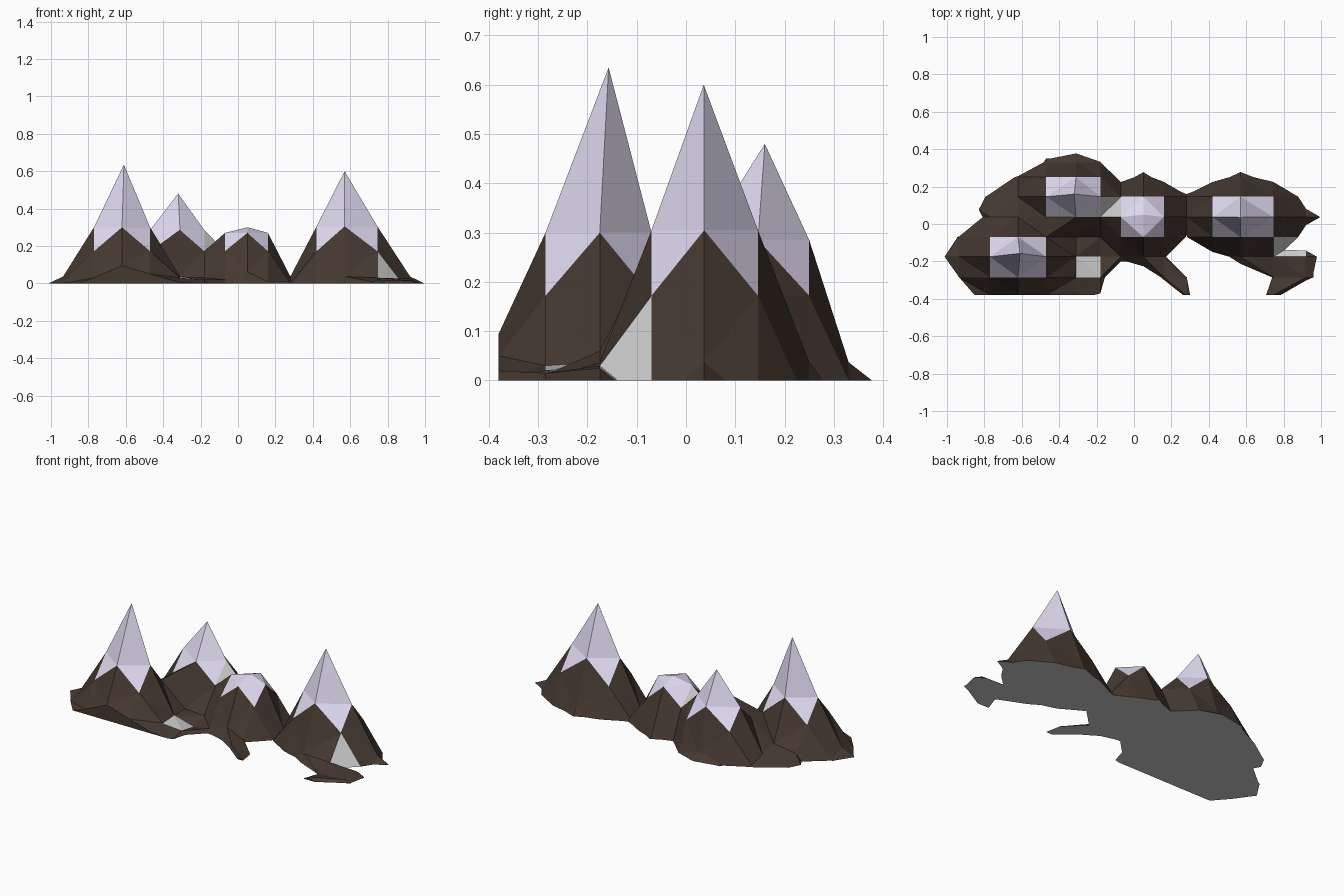
import bpy, bmesh

if "Cube" in bpy.data.objects:
    bpy.data.objects.remove(bpy.data.objects["Cube"])

# Grid lines of the low-poly terrain
X = [-1.16, -0.935, -0.77, -0.62, -0.47, -0.31, -0.18, -0.07, 0.05,
     0.16, 0.28, 0.42, 0.57, 0.745, 0.92, 1.14]
Y = [-0.38, -0.285, -0.175, -0.07, 0.037, 0.146, 0.25, 0.33, 0.467]
BASE = -0.07

# Peaks: column, row, tip height, shoulder height, tip x, tip y
PEAKS = [(3, 2, 0.635, 0.30, -0.61, -0.157), (5, 5, 0.48, 0.285, -0.32, 0.16),
         (8, 4, 0.30, 0.27, 0.05, 0.05), (12, 4, 0.60, 0.305, 0.57, 0.036)]
# Falloff by squared grid distance from a tip
FALL = {2: 0.172, 4: 0.037, 5: -0.055, 8: -0.13}
# Small rises in the foothills
BUMPS = {(1, 0): -0.03, (2, 0): 0.03, (3, 0): 0.095, (4, 0): 0.05, (5, 0): 0.005,
         (1, 1): 0.0, (5, 1): 0.03, (6, 1): 0.02, (6, 0): -0.002, (6, 2): 0.002,
         (1, 3): 0.004, (2, 4): 0.04, (3, 4): 0.06, (2, 5): 0.012, (3, 6): 0.01,
         (4, 7): 0.012, (6, 7): 0.002, (6, 3): 0.03, (7, 2): 0.02, (8, 2): 0.06,
         (9, 2): 0.012, (9, 1): 0.012, (10, 1): 0.001, (10, 0): 0.012,
         (13, 0): 0.02, (14, 2): 0.025, (14, 1): 0.015, (13, 2): 0.03,
         (13, 1): 0.003, (10, 5): 0.02, (10, 3): -0.005}
BARE = {(13, 2), (5, 1), (6, 4)}          # pale grey patches


def material(name, rgb):
    m = bpy.data.materials.new(name)
    m.diffuse_color = (*rgb, 1)
    m.use_nodes = True
    m.node_tree.nodes["Principled BSDF"].inputs["Base Color"].default_value = m.diffuse_color
    return m


def height(i, j):
    hs = []
    for pi, pj, tip, shoulder, _, _ in PEAKS:
        d = (i - pi) ** 2 + (j - pj) ** 2
        hs.append(tip if d == 0 else shoulder if d == 1 else FALL.get(d, BASE if d > 8 else -0.1))
    near = [h for h in hs if h > BASE]
    h = max(near) if near else (min(hs) if min(hs) < BASE else BASE)
    return max(h, BUMPS[i, j]) if (i, j) in BUMPS else h


# Terrain vertices, tips nudged off the grid
bm = bmesh.new()
tips = {(p[0], p[1]): (p[4], p[5]) for p in PEAKS}
V = {}
for i, x in enumerate(X):
    for j, y in enumerate(Y):
        px, py = tips.get((i, j), (x, y))
        V[i, j] = bm.verts.new((px, py, height(i, j)))

# Faces, each split along its more level diagonal
for i in range(len(X) - 1):
    for j in range(len(Y) - 1):
        a, b, c, d = V[i, j], V[i + 1, j], V[i + 1, j + 1], V[i, j + 1]
        snow = any(p[0] in (i, i + 1) and p[1] in (j, j + 1) for p in PEAKS)
        mat = 1 if snow else 2 if (i, j) in BARE else 0
        if abs(a.co.z - c.co.z) < abs(b.co.z - d.co.z):
            tris = ((a, b, c), (a, c, d))
        else:
            tris = ((a, b, d), (b, c, d))
        for t in tris:
            bm.faces.new(t).material_index = mat

# Trim at ground level
bmesh.ops.bisect_plane(bm, geom=bm.verts[:] + bm.edges[:] + bm.faces[:], dist=1e-5,
                       plane_co=(0, 0, 0), plane_no=(0, 0, 1), clear_inner=True)

# Front cut wall and flat underside
top = bm.faces[:]
for e in [e for e in bm.edges if e.is_boundary]:
    p, q = [v.co.copy() for v in e.verts]
    if max(p.y, q.y) < -0.3799 and max(p.z, q.z) > 1e-4:
        if p.x > q.x:
            p, q = q, p
        pts = [(p.x, p.y, 0), (q.x, q.y, 0)] + [tuple(k) for k in (q, p) if k.z > 1e-4]
        bm.faces.new([bm.verts.new(k) for k in pts])
for f in top:
    under = bm.faces.new([bm.verts.new((v.co.x, v.co.y, 0)) for v in reversed(f.verts)])
    under.material_index = 2
bmesh.ops.remove_doubles(bm, verts=bm.verts[:], dist=1e-5)

mesh = bpy.data.meshes.new("mountain_range")
bm.to_mesh(mesh)
bm.free()
for m in (material("dark_rock", (0.06, 0.04, 0.03)),
          material("snow", (0.75, 0.70, 0.88)),
          material("plain_grey", (0.8, 0.8, 0.8))):
    mesh.materials.append(m)
bpy.context.collection.objects.link(bpy.data.objects.new("mountain_range", mesh))
